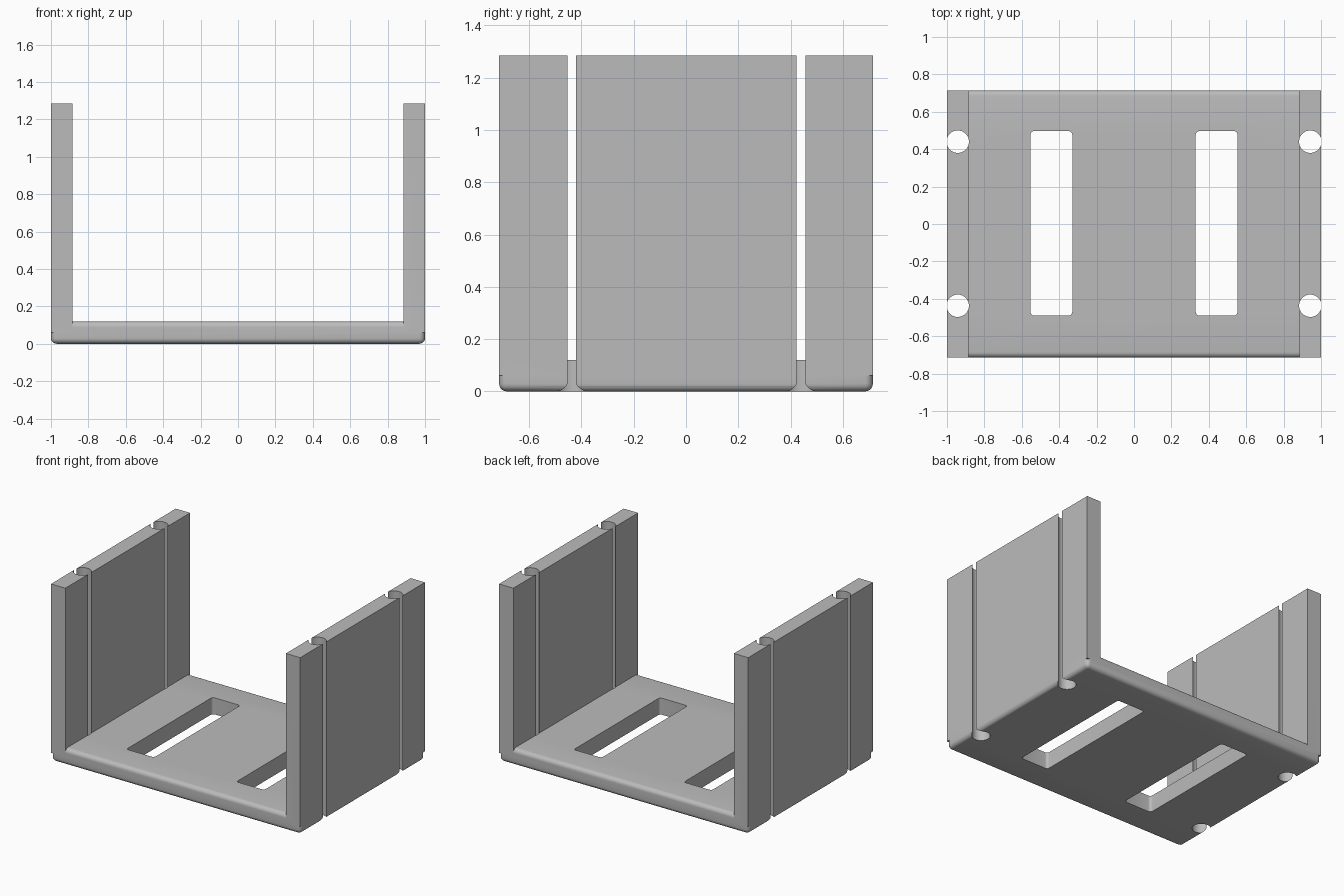
import bpy
import bmesh
from mathutils import Matrix, Vector

old = bpy.data.objects.get("Cube")
if old:
    bpy.data.objects.remove(old, do_unlink=True)

WIDTH, DEPTH, HEIGHT = 2.0, 1.43, 1.285
PLATE, WALL, FILLET = 0.12, 0.115, 0.03

grey = bpy.data.materials.new("plain grey")
grey.use_nodes = True
colour = (0.5, 0.5, 0.5, 1)
grey.diffuse_color = colour
grey.node_tree.nodes["Principled BSDF"].inputs["Base Color"].default_value = colour


def finish(name, bm):
    mesh = bpy.data.meshes.new(name)
    bm.to_mesh(mesh)
    bm.free()
    mesh.materials.append(grey)
    obj = bpy.data.objects.new(name, mesh)
    bpy.context.collection.objects.link(obj)
    return obj


def box(name, low, high, radius=0, rounded=None):
    """Box between two corners; edges chosen by a rule are filleted."""
    low, high = Vector(low), Vector(high)
    bm = bmesh.new()
    bmesh.ops.create_cube(bm, size=1)
    bmesh.ops.scale(bm, vec=high - low, verts=bm.verts)
    bmesh.ops.translate(bm, vec=(low + high) / 2, verts=bm.verts)
    if rounded:
        edges = [e for e in bm.edges if rounded(e)]
        bmesh.ops.bevel(bm, geom=edges, offset=radius, segments=5,
                        profile=0.5, affect='EDGES')
    return finish(name, bm)


def cylinder(name, x, y, radius):
    bm = bmesh.new()
    bmesh.ops.create_cone(bm, cap_ends=True, segments=48, radius1=radius,
                          radius2=radius, depth=4,
                          matrix=Matrix.Translation((x, y, 0)))
    return finish(name, bm)


def combine(target, tool, operation):
    bpy.context.view_layer.objects.active = target
    mod = target.modifiers.new(tool.name, 'BOOLEAN')
    mod.operation, mod.object, mod.solver = operation, tool, 'EXACT'
    bpy.ops.object.modifier_apply(modifier=mod.name)
    bpy.data.objects.remove(tool, do_unlink=True)


def is_vertical(edge):
    a, b = edge.verts
    return abs(a.co.z - b.co.z) > 0.01


def plate_rule(edge):
    """Every edge except the two upper side edges under the walls."""
    a, b = edge.verts
    top = min(a.co.z, b.co.z) > PLATE / 2
    return not (top and abs(a.co.y - b.co.y) > 0.01)


# Base plate with rounded rim
bracket = box("bracket", (-WIDTH / 2, -DEPTH / 2, 0),
              (WIDTH / 2, DEPTH / 2, PLATE), FILLET, plate_rule)

for side in (-1, 1):
    # Upright side wall, merged into the plate
    xs = sorted((side * WIDTH / 2, side * (WIDTH / 2 - WALL)))
    wall = box("side_wall", (xs[0], -DEPTH / 2, PLATE / 2),
               (xs[1], DEPTH / 2, HEIGHT))
    combine(bracket, wall, 'UNION')

for side in (-1, 1):
    # Full-height bores that break through both wall faces
    for y in (-0.437, 0.44):
        combine(bracket, cylinder("bore", side * (WIDTH - WALL) / 2, y, 0.06),
                'DIFFERENCE')
    # Long slot through the plate
    xs = sorted((side * 0.33, side * 0.553))
    slot = box("slot", (xs[0], -0.49, -0.1), (xs[1], 0.497, 0.3),
               0.02, is_vertical)
    combine(bracket, slot, 'DIFFERENCE')

bpy.ops.object.select_all(action='DESELECT')
bracket.select_set(True)
bpy.context.view_layer.objects.active = bracket
bpy.ops.object.shade_smooth_by_angle(angle=0.6)
